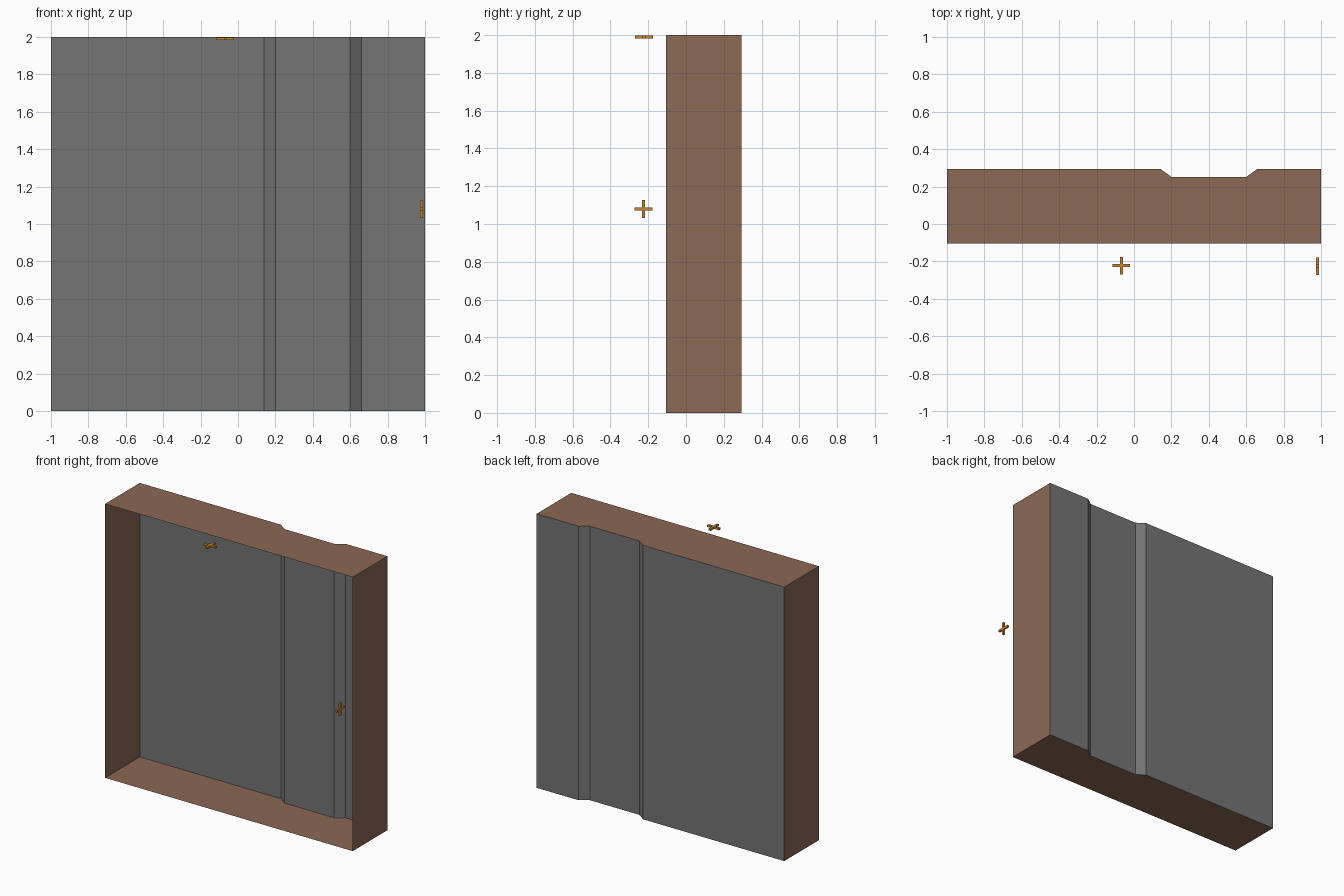
import bpy, bmesh
from mathutils import Vector

if "Cube" in bpy.data.objects:
    bpy.data.objects.remove(bpy.data.objects["Cube"])


def material(name, rgb):
    m = bpy.data.materials.new(name)
    m.diffuse_color = (*rgb, 1)
    m.use_nodes = True
    m.node_tree.nodes["Principled BSDF"].inputs["Base Color"].default_value = m.diffuse_color
    return m


BROWN = material("brown", (0.258, 0.138, 0.089))
GREY = material("grey", (0.178, 0.178, 0.178))
OCHRE = material("ochre", (0.56, 0.24, 0.03))


def finish(name, bm, mats):
    me = bpy.data.meshes.new(name)
    bm.to_mesh(me)
    bm.free()
    for m in mats:
        me.materials.append(m)
    ob = bpy.data.objects.new(name, me)
    bpy.context.collection.objects.link(ob)


def block_shell():
    # Thin shell, open at the front, with a shallow channel across its back
    front, height = -0.105, 2.0
    back = [(1, .295), (.66, .295), (.6, .252), (.2, .252), (.14, .295), (-1, .295)]
    outline = [(-1, front), (1, front)] + back
    bm = bmesh.new()
    low = [bm.verts.new((x, y, 0)) for x, y in outline]
    high = [bm.verts.new((x, y, height)) for x, y in outline]
    bm.faces.new(low[::-1])
    bm.faces.new(high)
    n = len(outline)
    for i in range(1, n):
        j = (i + 1) % n
        f = bm.faces.new((low[i], low[j], high[j], high[i]))
        f.normal_update()
        # faces turned to the back are grey
        f.material_index = 1 if f.normal.y > 0.5 else 0
    finish("open_block_shell", bm, [BROWN, GREY])


def plus_mark(name, centre, normal_axis):
    # Two crossed bars lying square to the given axis, joined as one outline
    a, b = 0.047, 0.008
    pts = [(b, b), (b, a), (-b, a), (-b, b), (-a, b), (-a, -b),
           (-b, -b), (-b, -a), (b, -a), (b, -b), (a, -b), (a, b)]
    bm = bmesh.new()
    verts = []
    for u, v in pts:
        p = (-0.007, u, v) if normal_axis == "x" else (u, v, -0.007)
        verts.append(bm.verts.new(Vector(p) + Vector(centre)))
    face = bm.faces.new(verts)
    ext = bmesh.ops.extrude_face_region(bm, geom=[face], use_keep_orig=True)
    step = Vector((0.014, 0, 0)) if normal_axis == "x" else Vector((0, 0, 0.014))
    for v in ext["geom"]:
        if isinstance(v, bmesh.types.BMVert):
            v.co += step
    bmesh.ops.recalc_face_normals(bm, faces=bm.faces)
    finish(name, bm, [OCHRE])


block_shell()
plus_mark("top_plus_mark", (-0.068, -0.223, 1.99), "z")
plus_mark("side_plus_mark", (0.981, -0.225, 1.08), "x")
